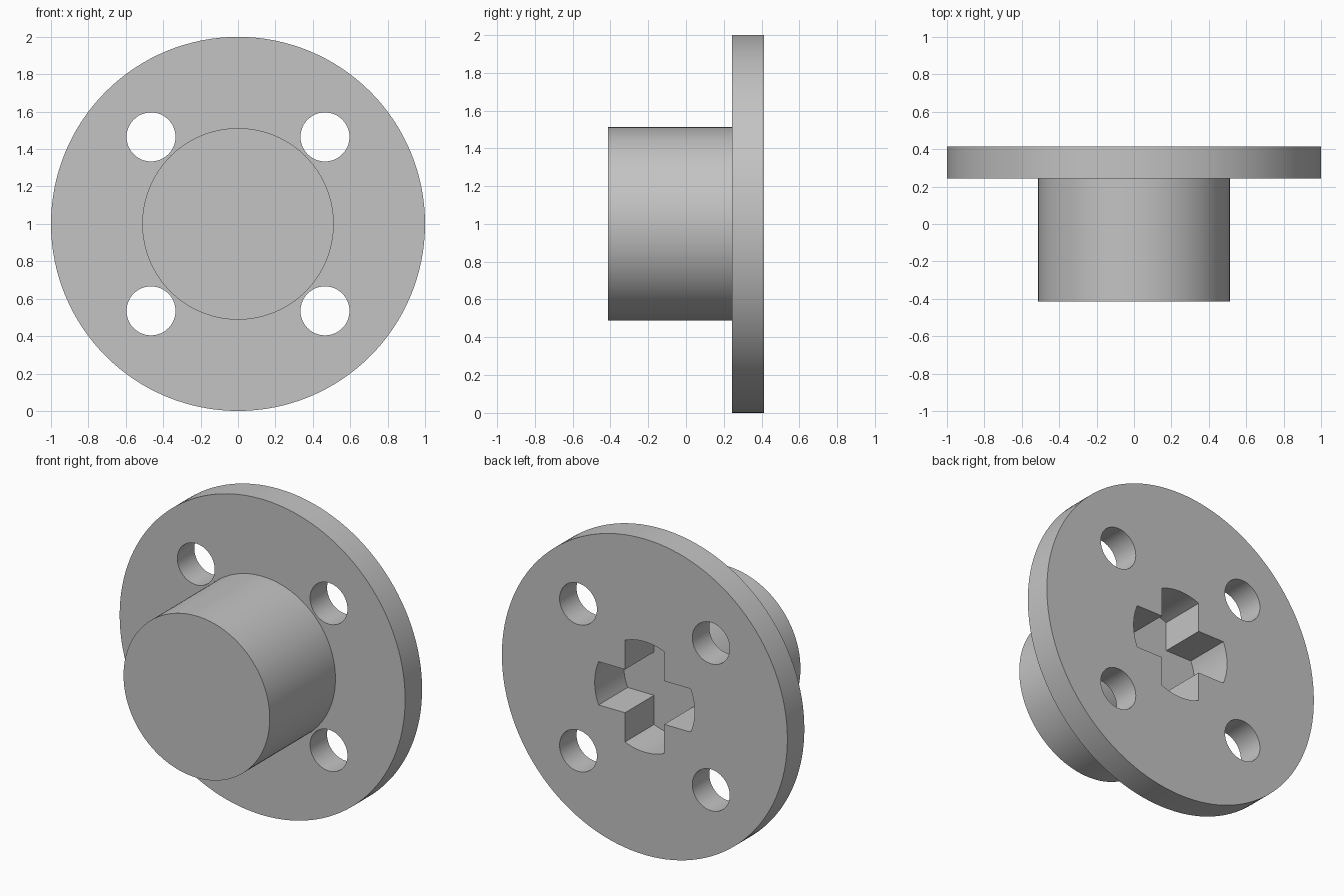
import bpy, bmesh, math
from mathutils import Vector, Matrix

cube = bpy.data.objects.get("Cube")
if cube:
    bpy.data.objects.remove(cube, do_unlink=True)

BACK, STEP, FRONT = 0.414, 0.244, -0.414   # y of the flange and hub faces
FLANGE_R, HUB_R = 1.0, 0.512
HOLE_R, HOLE_POS = 0.131, 0.465
SLOT_R, SLOT_HALF, SLOT_DEPTH = 0.35, 0.137, 0.29

grey = bpy.data.materials.new("plain grey")
grey.use_nodes = True
grey.diffuse_color = (0.55, 0.55, 0.55, 1)
grey.node_tree.nodes["Principled BSDF"].inputs["Base Color"].default_value = grey.diffuse_color


def add_object(name, bm):
    bmesh.ops.recalc_face_normals(bm, faces=bm.faces)
    mesh = bpy.data.meshes.new(name)
    bm.to_mesh(mesh)
    bm.free()
    mesh.materials.append(grey)
    obj = bpy.data.objects.new(name, mesh)
    bpy.context.collection.objects.link(obj)
    return obj


def circle(radius, count):
    steps = [math.tau * i / count for i in range(count)]
    return [(radius * math.cos(a), radius * math.sin(a)) for a in steps]


def prism(bm, outline, y0, y1, cx=0, cz=1):
    """Extrude an outline in the xz plane from y0 to y1."""
    face = bm.faces.new([bm.verts.new((cx + x, y0, cz + z)) for x, z in outline])
    moved = bmesh.ops.extrude_face_region(bm, geom=[face], use_keep_orig=True)["geom"]
    verts = [v for v in moved if isinstance(v, bmesh.types.BMVert)]
    bmesh.ops.translate(bm, verts=verts, vec=(0, y1 - y0, 0))


# Flange and hub: one stepped profile turned about the y axis
bm = bmesh.new()
profile = [(0, FRONT), (HUB_R, FRONT), (HUB_R, STEP),
           (FLANGE_R, STEP), (FLANGE_R, BACK), (0, BACK)]
verts = [bm.verts.new((r, y, 1)) for r, y in profile]
edges = [bm.edges.new(pair) for pair in zip(verts, verts[1:])]
bmesh.ops.spin(bm, geom=verts + edges, cent=(0, 0, 1), axis=(0, 1, 0),
               angle=math.tau, steps=128, use_duplicate=False)
bmesh.ops.remove_doubles(bm, verts=bm.verts, dist=0.0001)
bmesh.ops.dissolve_limit(bm, angle_limit=math.radians(0.5),
                         verts=bm.verts, edges=bm.edges)
body = add_object("flanged_hub", bm)

# Four bolt holes through the flange
bm = bmesh.new()
for sx in (-1, 1):
    for sz in (-1, 1):
        prism(bm, circle(HOLE_R, 48), STEP - 0.1, BACK + 0.1,
              sx * HOLE_POS, 1 + sz * HOLE_POS)
holes = add_object("bolt_hole_cutter", bm)

# Blind cross-shaped socket in the back, with round arm ends
half_angle = math.asin(SLOT_HALF / SLOT_R)
outline = []
for quarter in range(4):
    turn = quarter * math.pi / 2
    for i in range(13):
        a = turn + half_angle * (i / 6 - 1)
        outline.append((SLOT_R * math.cos(a), SLOT_R * math.sin(a)))
    corner = Matrix.Rotation(turn, 2) @ Vector((SLOT_HALF, SLOT_HALF))
    outline.append((corner.x, corner.y))
bm = bmesh.new()
prism(bm, outline, BACK - SLOT_DEPTH, BACK + 0.1)
socket = add_object("cross_socket_cutter", bm)

# Cut the body, then drop the cutters
for cutter in (holes, socket):
    mod = body.modifiers.new(cutter.name, 'BOOLEAN')
    mod.operation = 'DIFFERENCE'
    mod.solver = 'EXACT'
    mod.object = cutter
    cutter.hide_render = True
cut = bpy.data.meshes.new_from_object(
    body.evaluated_get(bpy.context.evaluated_depsgraph_get()))
body.modifiers.clear()
body.data = cut
for cutter in (holes, socket):
    bpy.data.objects.remove(cutter, do_unlink=True)

# Smooth round walls, sharp rims
bpy.ops.object.select_all(action='DESELECT')
body.select_set(True)
bpy.context.view_layer.objects.active = body
bpy.ops.object.shade_smooth_by_angle(angle=math.radians(30))
